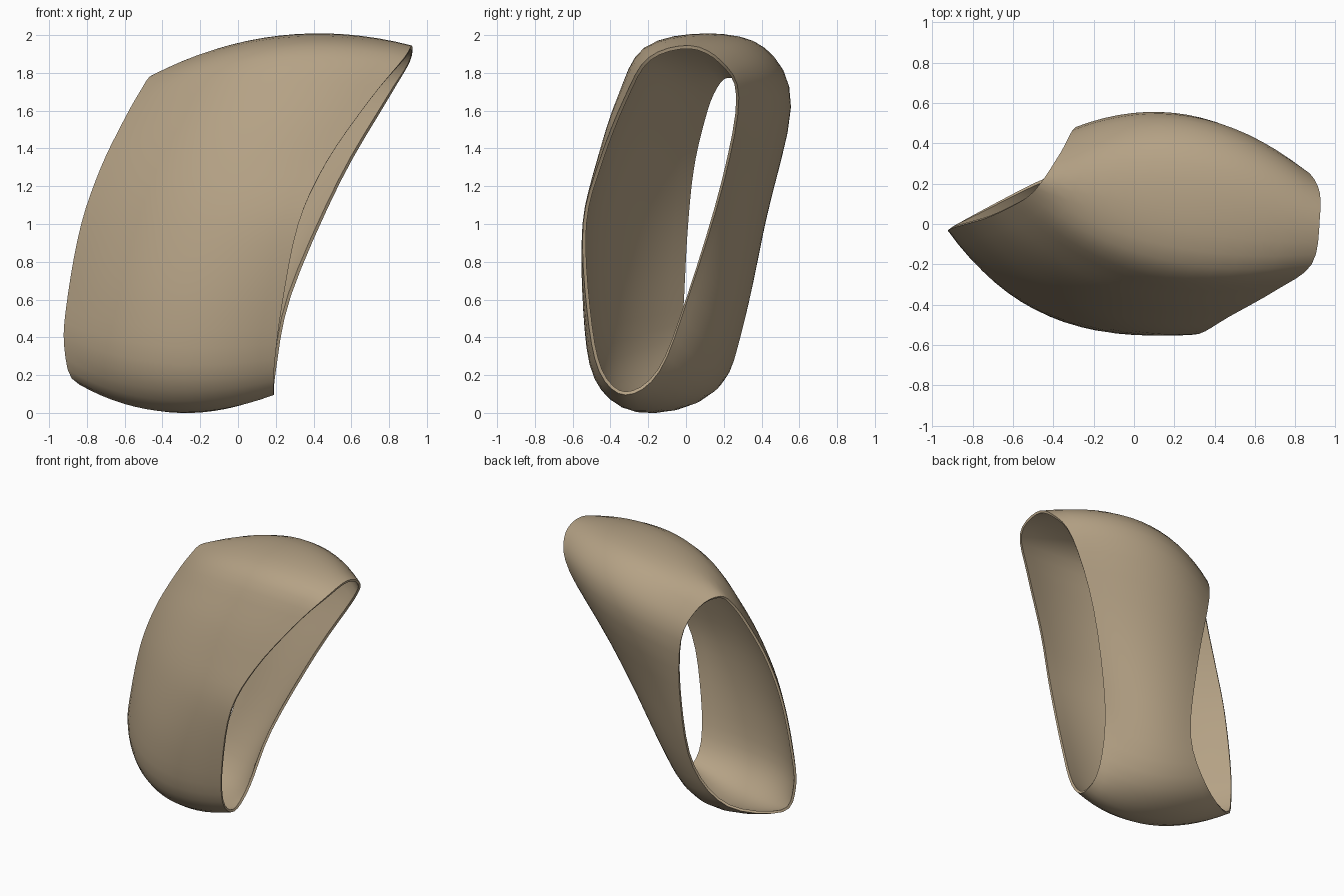
import bpy
from mathutils import Vector

if "Cube" in bpy.data.objects:
    bpy.data.objects.remove(bpy.data.objects["Cube"])

# Three cross-section loops, each running top > front > bottom > back
LEFT_RIM = [(-.45, .22, 1.79), (-.52, .14, 1.70), (-.62, .08, 1.52), (-.73, .03, 1.29),
            (-.83, 0, 1.0), (-.90, -.02, .63), (-.92, -.03, .35), (-.84, .02, .15),
            (-.50, .20, .17), (-.27, .30, .45), (-.24, .41, .97), (-.29, .48, 1.5),
            (-.36, .36, 1.73)]
MIDDLE = [(.20, .15, 1.995), (.12, -.17, 1.92), (.02, -.315, 1.66), (-.08, -.42, 1.34),
          (-.20, -.48, 1.0), (-.30, -.50, .55), (-.30, -.46, .18), (-.28, -.25, .003),
          (-.12, .05, .09), (.0, .23, .46), (.10, .40, 1.06), (.24, .545, 1.65),
          (.28, .42, 1.93)]
RIGHT_RIM = [(.92, .02, 1.945), (.88, -.20, 1.88), (.70, -.33, 1.66), (.47, -.46, 1.33),
             (.32, -.545, 1.0), (.23, -.525, .55), (.19, -.46, .22), (.19, -.32, .095),
             (.20, -.14, .22), (.28, .015, .62), (.54, .20, 1.22), (.80, .28, 1.67),
             (.91, .19, 1.86)]
SUB, SPAN = 4, 16


def smooth_loop(points):
    """Closed Catmull-Rom curve through the points."""
    p = [Vector(c) for c in points]
    n, out = len(p), []
    for i in range(n):
        a, b, c, d = p[i - 1], p[i], p[(i + 1) % n], p[(i + 2) % n]
        for k in range(SUB):
            t = k / SUB
            out.append(.5 * (2 * b + (c - a) * t + (2 * a - 5 * b + 4 * c - d) * t * t
                             + (3 * b - a - 3 * c + d) * t ** 3))
    return out


def arc(a, b, c):
    """Parabola through three points, spaced by chord length."""
    m = (b - a).length / ((b - a).length + (c - b).length)
    s1, s2 = (b - a) / m, (c - b) / (1 - m)
    return [a + s1 * u + (s2 - s1) * u * (u - m)
            for u in (k / SPAN for k in range(SPAN + 1))]


# Loft the sleeve surface from rim to rim
columns = [arc(*trio) for trio in zip(*map(smooth_loop, (LEFT_RIM, MIDDLE, RIGHT_RIM)))]
n, w = len(columns), SPAN + 1
verts = [v for col in columns for v in col]
faces = [(i * w + j, (i + 1) % n * w + j, (i + 1) % n * w + j + 1, i * w + j + 1)
         for i in range(n) for j in range(SPAN)]
mesh = bpy.data.meshes.new("curved_sleeve")
mesh.from_pydata(verts, [], faces)
sleeve = bpy.data.objects.new("curved_sleeve", mesh)
bpy.context.collection.objects.link(sleeve)

# Plain tan colour
tan = bpy.data.materials.new("tan")
tan.diffuse_color = (.46, .36, .235, 1)
tan.use_nodes = True
tan.node_tree.nodes["Principled BSDF"].inputs["Base Color"].default_value = tan.diffuse_color
mesh.materials.append(tan)

# Thin wall, thickened inward, with crisp rims
wall = sleeve.modifiers.new("wall", 'SOLIDIFY')
wall.thickness, wall.offset = .018, -1
bpy.context.view_layer.objects.active = sleeve
sleeve.select_set(True)
bpy.ops.object.modifier_apply(modifier="wall")
bpy.ops.object.shade_smooth_by_angle(angle=.7)
